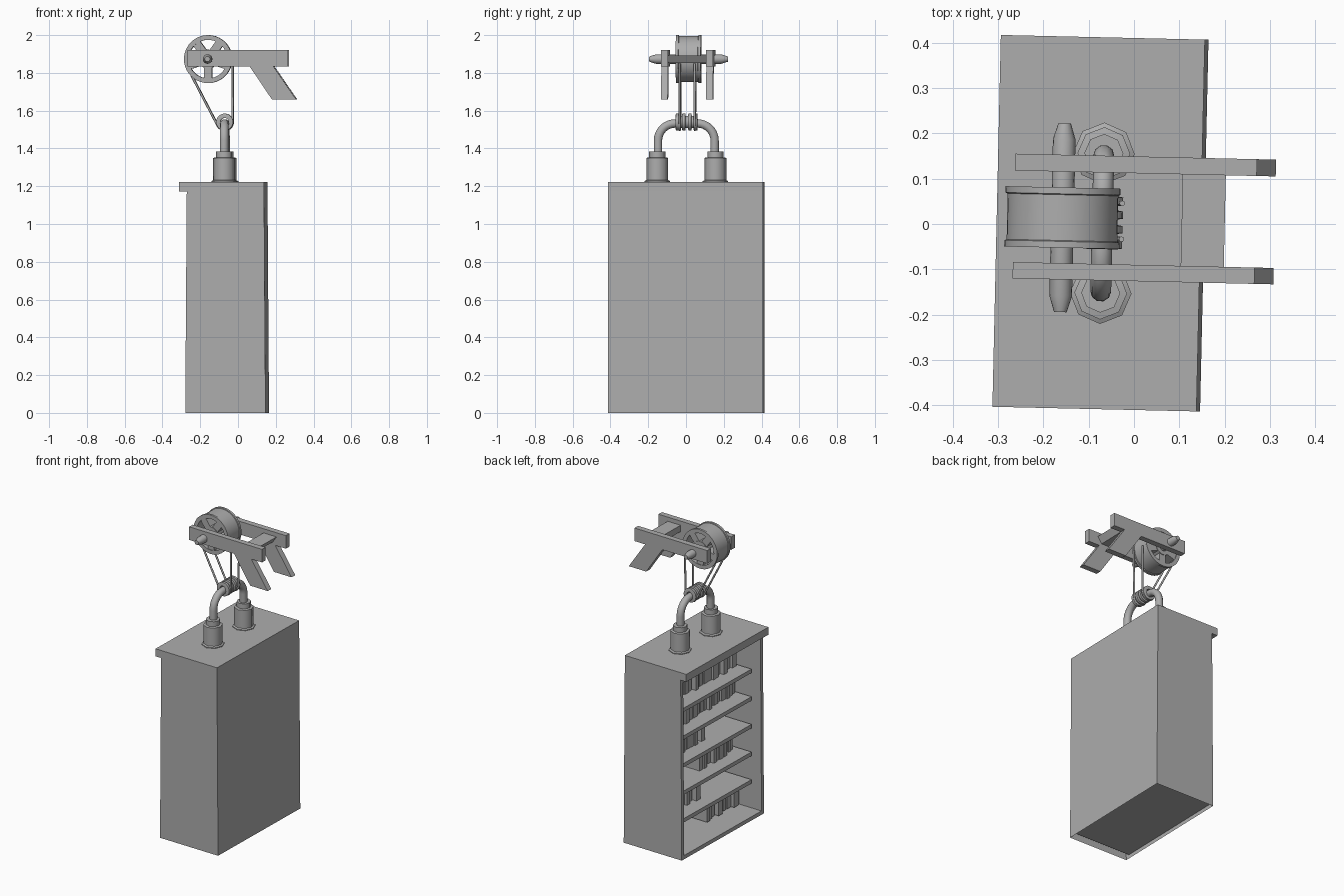
import bpy, bmesh, math, random
from mathutils import Matrix, Vector

if bpy.data.objects.get("Cube"):
    bpy.data.objects.remove(bpy.data.objects["Cube"], do_unlink=True)

random.seed(4)
TURN = Matrix.Rotation(math.radians(-1.3), 4, 'Z')   # whole model sits slightly turned

grey = bpy.data.materials.new("plain grey")
grey.use_nodes = True
grey.diffuse_color = (0.42, 0.42, 0.42, 1)
grey.node_tree.nodes["Principled BSDF"].inputs["Base Color"].default_value = grey.diffuse_color


def finish(name, data, smooth=None):
    data.transform(TURN)
    data.materials.append(grey)
    ob = bpy.data.objects.new(name, data)
    bpy.context.collection.objects.link(ob)
    if smooth:
        bpy.ops.object.select_all(action='DESELECT')
        ob.select_set(True)
        bpy.context.view_layer.objects.active = ob
        bpy.ops.object.shade_smooth_by_angle(angle=math.radians(smooth))
    return ob


def mesh_from(name, bm, smooth=None):
    bmesh.ops.recalc_face_normals(bm, faces=bm.faces)
    me = bpy.data.meshes.new(name)
    bm.to_mesh(me)
    bm.free()
    return finish(name, me, smooth)


def add_box(bm, x, y, z):
    size = [b - a for a, b in (x, y, z)]
    mid = [(a + b) / 2 for a, b in (x, y, z)]
    m = Matrix.Translation(mid) @ Matrix.Diagonal((*size, 1))
    return bmesh.ops.create_cube(bm, size=1, matrix=m)["verts"]


def box(name, x, y, z):
    bm = bmesh.new()
    add_box(bm, x, y, z)
    return mesh_from(name, bm)


def lathe(name, profile, centre, axis, steps, closed=False, smooth=40):
    """Spin (radius, distance) points about an axis through centre."""
    bm = bmesh.new()
    if axis == 'Z':
        pts = [Vector((r, 0, h)) for r, h in profile]
        spin = (0, 0, 1)
    else:
        pts = [Vector((r, h, 0)) for r, h in profile]
        spin = (0, 1, 0)
    vs = [bm.verts.new(p) for p in pts]
    es = [bm.edges.new(p) for p in zip(vs, vs[1:])]
    if closed:
        es.append(bm.edges.new((vs[-1], vs[0])))
    bmesh.ops.spin(bm, geom=vs + es, cent=(0, 0, 0), axis=spin,
                   angle=math.tau, steps=steps)
    bmesh.ops.remove_doubles(bm, verts=bm.verts, dist=1e-5)
    bmesh.ops.translate(bm, verts=bm.verts, vec=centre)
    return mesh_from(name, bm, smooth)


def add_prism(bm, outline, y0, y1):
    """Extrude an x-z outline along y."""
    face = bm.faces.new([bm.verts.new((x, y0, z)) for x, z in outline])
    ext = bmesh.ops.extrude_face_region(bm, geom=[face])
    moved = [v for v in ext["geom"] if isinstance(v, bmesh.types.BMVert)]
    bmesh.ops.translate(bm, verts=moved, vec=(0, y1 - y0, 0))
    bmesh.ops.recalc_face_normals(bm, faces=bm.faces)


def prism(name, outline, y0, y1):
    bm = bmesh.new()
    add_prism(bm, outline, y0, y1)
    return mesh_from(name, bm)


def tube(name, pts, radius, sides=2):
    cu = bpy.data.curves.new(name, 'CURVE')
    cu.dimensions = '3D'
    cu.bevel_depth = radius
    cu.bevel_resolution = sides
    cu.use_fill_caps = True
    sp = cu.splines.new('POLY')
    sp.points.add(len(pts) - 1)
    for p, co in zip(sp.points, pts):
        p.co = (*co, 1)
    sp.use_smooth = True
    return finish(name, cu)


# Cabinet: slightly flared shell, hollow underneath, with a niche sunk into its -x side
LID = 1.173
box("cabinet_top", (-0.303, 0.147), (-0.41, 0.41), (LID, 1.222))
bm = bmesh.new()
add_prism(bm, [(-0.27, 0), (0.155, 0), (0.147, LID), (-0.262, LID)], -0.41, 0.41)
bm.faces.ensure_lookup_table()
opening = min(bm.faces, key=lambda f: f.normal.x)
base = min(bm.faces, key=lambda f: f.normal.z)
bmesh.ops.inset_region(bm, faces=[opening], thickness=0.035)
sunk = bmesh.ops.extrude_face_region(bm, geom=[opening])
for v in sunk["geom"]:
    if isinstance(v, bmesh.types.BMVert):
        v.co.x = 0.13
bmesh.ops.delete(bm, geom=[opening, base], context='FACES')
mesh_from("cabinet_body", bm)
shelf_tops = [0.215 + 0.18 * i for i in range(5)]
for i, z in enumerate(shelf_tops):
    box(f"shelf_{i + 1}", (-0.205, 0.13), (-0.375, 0.375), (z - 0.025, z))

# Rows of books: base height, far y, near y, height
rows = [(0.03, -0.37, -0.05, 0.15), (shelf_tops[0], 0.02, 0.37, 0.11),
        (shelf_tops[1], -0.34, 0.02, 0.11), (shelf_tops[2], -0.04, 0.37, 0.11),
        (shelf_tops[3], -0.36, 0.37, 0.12), (shelf_tops[4], -0.36, 0.37, 0.13)]
for i, (z, y, end, h) in enumerate(rows):
    bm = bmesh.new()
    while y < end - 0.02:
        w = random.uniform(0.022, 0.042)
        front = random.uniform(-0.12, -0.09)
        add_box(bm, (front, front + 0.11), (y, y + w), (z, z + h * random.uniform(0.9, 1.08)))
        y += w + random.choice((0.002, 0.002, 0.01))
    mesh_from(f"book_row_{i + 1}", bm)

# Sockets and bent handle pipe on the lid
PX, PY = -0.07, 0.154
socket = [(0, 0), (0.068, 0), (0.068, 0.007), (0.058, 0.012), (0.058, 0.13),
          (0.043, 0.133), (0.043, 0.165), (0, 0.165)]
for side, s in (("right", -1), ("left", 1)):
    lathe("socket_" + side, socket, (PX, s * PY, 1.22), 'Z', 8, smooth=50)
BEND, PIPE_Y, PIPE_Z = 0.09, 0.15, 1.532
quarter = [(PX, PIPE_Y - BEND + BEND * math.cos(a), PIPE_Z - BEND + BEND * math.sin(a))
           for a in (math.pi / 2 * i / 8 for i in range(9))]
half = [(PX, PIPE_Y, 1.37)] + quarter
tube("handle_pipe", half + [(x, -y, z) for x, y, z in reversed(half)], 0.023, sides=3)

# Grooved lower spool around the pipe
SPOOL_Z = 1.54
spool = []
for y in (-0.047, -0.013, 0.019, 0.05):
    spool += [(0.033, y - 0.01), (0.045, y - 0.008), (0.045, y + 0.008), (0.033, y + 0.01)]
spool = [(0.022, -0.057)] + spool + [(0.022, 0.06)]
lathe("lower_spool", spool, (PX, 0, SPOOL_Z), 'Y', 20, closed=True)

# Large spoked wheel
WX, WZ = -0.158, 1.873
Y0, Y1 = -0.056, 0.077
rim = [(0.102, Y0), (0.127, Y0), (0.127, Y0 + 0.014), (0.122, Y0 + 0.016),
       (0.122, Y1 - 0.016), (0.127, Y1 - 0.014), (0.127, Y1), (0.102, Y1)]
lathe("wheel_rim", rim, (WX, 0, WZ), 'Y', 40, closed=True)
lathe("wheel_hub", [(0, Y0), (0.05, Y0), (0.05, Y1), (0, Y1)], (WX, 0, WZ), 'Y', 24)
bm = bmesh.new()
for i in range(5):
    vs = add_box(bm, (0.035, 0.108), (Y0 + 0.004, Y1 - 0.004), (-0.022, 0.022))
    m = Matrix.Translation((WX, 0, WZ)) @ Matrix.Rotation(math.tau * i / 5 + math.pi / 2, 4, 'Y')
    bmesh.ops.transform(bm, matrix=m, verts=vs)
mesh_from("wheel_spokes", bm)

# Axle with tapered ends
axle = [(0, -0.198), (0.014, -0.198), (0.025, -0.162), (0.025, 0.183), (0.014, 0.218), (0, 0.218)]
lathe("axle", axle, (WX, 0, WZ), 'Y', 16)

# Twin beams with slanted legs, joined by a flat plate with an undercut end
beam = [(-0.265, 1.835), (0.064, 1.835), (0.182, 1.66), (0.31, 1.66),
        (0.19, 1.835), (0.268, 1.835), (0.268, 1.92), (-0.265, 1.92)]
prism("beam_right", beam, -0.126, -0.09)
prism("beam_left", beam, 0.112, 0.149)
plate = [(0.105, 1.852), (0.172, 1.852), (0.2, 1.893), (0.105, 1.893)]
prism("cross_plate", plate, -0.092, 0.114)

# Belts running down from the wheel and around the spool
for i, y in enumerate((-0.034, 0.045)):
    turns = (math.radians(207 + 153 * k / 10) for k in range(11))
    loop = [(-0.245, y, 1.785)]
    loop += [(PX + 0.042 * math.cos(a), y, SPOOL_Z + 0.042 * math.sin(a)) for a in turns]
    loop.append((-0.027, y, 1.85))
    tube(f"belt_{i + 1}", loop, 0.006)
